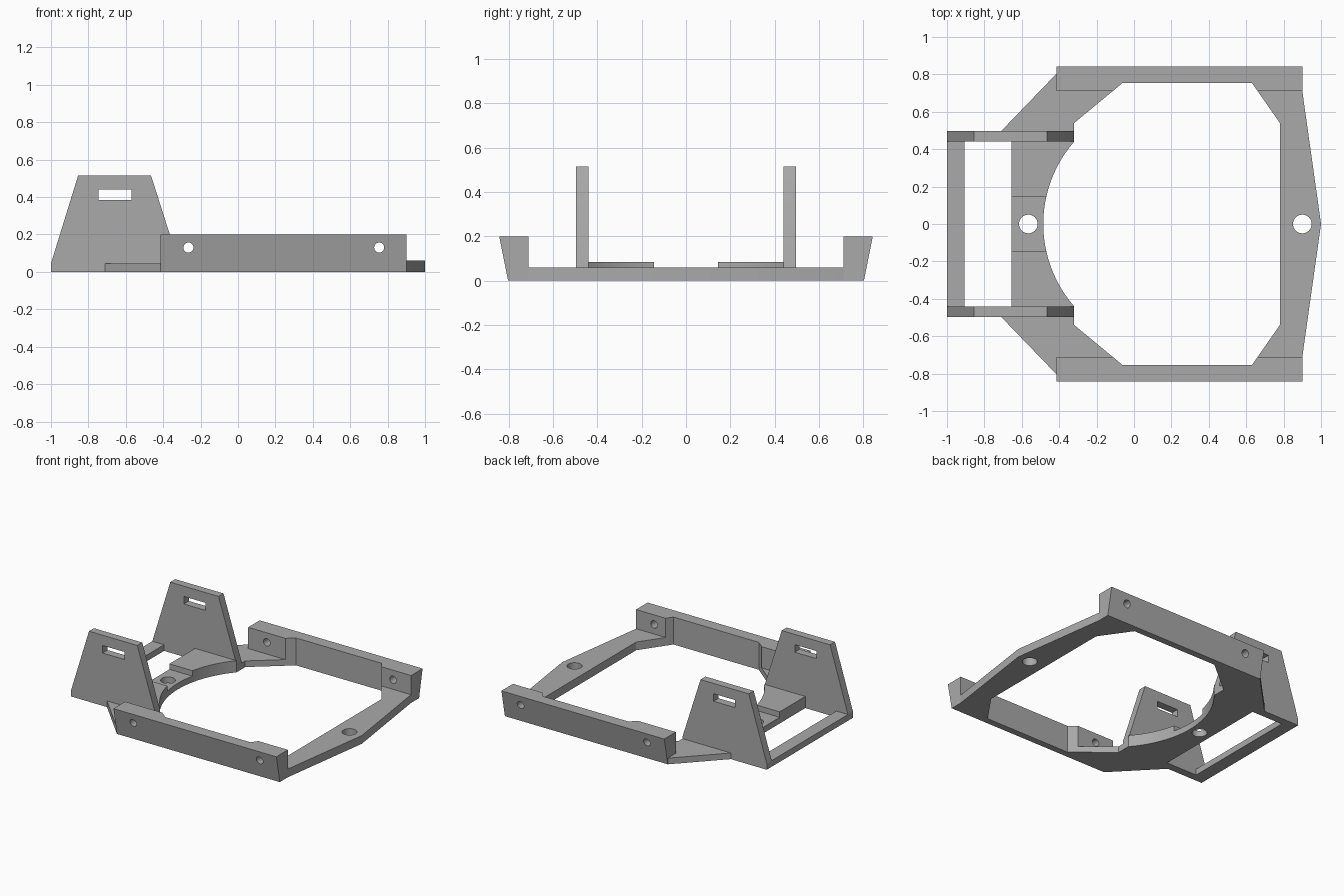
import bpy, bmesh, math
from mathutils import Vector

old = bpy.data.objects.get("Cube")
if old:
    bpy.data.objects.remove(old, do_unlink=True)

grey = bpy.data.materials.new("plain_grey")
grey.use_nodes = True
COLOUR = (0.4, 0.4, 0.4, 1)
grey.diffuse_color = COLOUR
grey.node_tree.nodes["Principled BSDF"].inputs["Base Color"].default_value = COLOUR

# Where a profile point (u, v) at depth d lands for each extrusion axis
PLACE = {
    "x": lambda u, v, d: Vector((d, u, v)),
    "y": lambda u, v, d: Vector((u, d, v)),
    "z": lambda u, v, d: Vector((u, v, d)),
}


def prism(name, outline, axis, low, high):
    """Extrude a flat outline along an axis from low to high."""
    bm = bmesh.new()
    face = bm.faces.new([bm.verts.new(PLACE[axis](u, v, low)) for u, v in outline])
    out = bmesh.ops.extrude_face_region(bm, geom=[face])
    verts = [g for g in out["geom"] if isinstance(g, bmesh.types.BMVert)]
    bmesh.ops.translate(bm, verts=verts, vec=PLACE[axis](0, 0, high - low))
    bmesh.ops.recalc_face_normals(bm, faces=bm.faces)
    mesh = bpy.data.meshes.new(name)
    bm.to_mesh(mesh)
    bm.free()
    mesh.materials.append(grey)
    obj = bpy.data.objects.new(name, mesh)
    bpy.context.collection.objects.link(obj)
    return obj


def circle(u, v, r, n=32):
    return [(u + r * math.cos(2 * math.pi * i / n),
             v + r * math.sin(2 * math.pi * i / n)) for i in range(n)]


def rect(u0, u1, v0, v1):
    return [(u0, v0), (u1, v0), (u1, v1), (u0, v1)]


def mirrored(half):
    """Close a half outline (y >= 0) with its mirror image."""
    return half + [(x, -y) for x, y in reversed(half) if y > 0]


def cut(obj, outline, axis, low=-2, high=2):
    """Cut a prism out of an object and bake the result."""
    cutter = prism("cutter", outline, axis, low, high)
    cutter.hide_render = True
    mod = obj.modifiers.new("cut", "BOOLEAN")
    mod.operation = "DIFFERENCE"
    mod.solver = "EXACT"
    mod.object = cutter
    graph = bpy.context.evaluated_depsgraph_get()
    mesh = bpy.data.meshes.new_from_object(obj.evaluated_get(graph))
    obj.modifiers.clear()
    obj.data = mesh
    bpy.data.objects.remove(cutter, do_unlink=True)


def finish(obj):
    obj.data.shade_smooth()
    obj.data.set_sharp_from_angle(angle=math.radians(25))


# Central opening: chamfered box with a round rear edge
REAR, CHORD, ARC_X, ARC_R = -0.32, 0.44, 0.184, 0.669
sweep = math.asin(CHORD / ARC_R)
arc = [(ARC_X - ARC_R * math.cos(sweep * i / 16), ARC_R * math.sin(sweep * i / 16))
       for i in range(17)]
arc[-1] = (REAR, CHORD)
opening = mirrored(arc + [(REAR, 0.54), (-0.06, 0.755), (0.63, 0.755), (0.78, 0.54)])

THIN, THICK = 0.045, 0.06
INNER, OUTER = 0.44, 0.497
RAIL_IN, RAIL_X0, RAIL_X1, RAIL_TOP = 0.71, -0.415, 0.9, 0.2

# Pointed crossbar
crossbar = prism("pointed_crossbar",
                 mirrored([(1, 0), (RAIL_X1, RAIL_IN), (0.2, RAIL_IN)]), "z", 0, THICK)
cut(crossbar, opening, "z")
cut(crossbar, circle(0.9, 0, 0.05), "z")

# Flared base with window and screw hole
base = prism("flared_base",
             mirrored([(0.1, RAIL_IN), (RAIL_X0, RAIL_IN), (RAIL_X0, 0.803),
                       (-0.71, OUTER), (-1, OUTER)]), "z", 0, THIN)
cut(base, opening, "z")
cut(base, rect(-0.905, -0.655, -INNER, INNER), "z")
cut(base, circle(-0.565, 0, 0.05), "z")
parts = [crossbar, base]

for side, sign in (("left", 1), ("right", -1)):
    # Rail with sloped outer face, notched by the opening
    rail = prism(side + "_rail",
                 [(sign * RAIL_IN, 0), (sign * 0.803, 0),
                  (sign * 0.843, RAIL_TOP), (sign * RAIL_IN, RAIL_TOP)],
                 "x", RAIL_X0, RAIL_X1)
    cut(rail, opening, "z")
    for x in (-0.265, 0.755):
        cut(rail, circle(x, 0.13, 0.027, 24), "y")

    # Upright bracket plate with a strap slot
    y0, y1 = sorted((sign * INNER, sign * OUTER))
    plate = prism(side + "_bracket",
                  [(-1, THIN), (-0.855, 0.515), (-0.465, 0.515),
                   (REAR, THICK), (REAR, THIN)], "y", y0, y1)
    cut(plate, rect(-0.745, -0.57, 0.385, 0.44), "y")

    # Raised pad beside the screw hole
    y0, y1 = sorted((sign * 0.145, sign * INNER))
    pad = prism(side + "_pad", rect(-0.655, REAR, y0, y1), "z", THIN, 0.085)
    cut(pad, opening, "z")
    parts += [rail, plate, pad]

for part in parts:
    finish(part)
